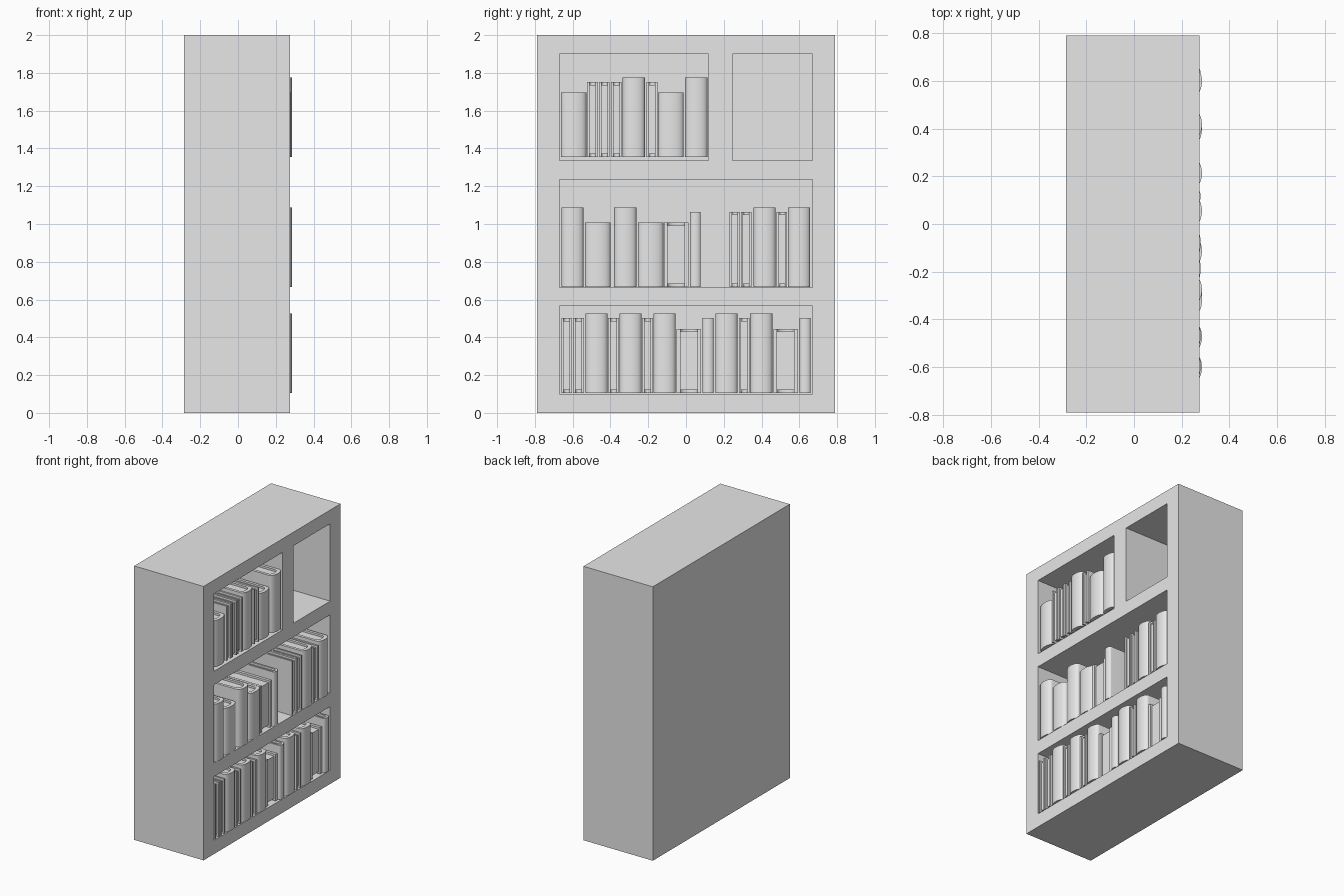
import bpy, bmesh, math

cube = bpy.data.objects.get("Cube")
if cube:
    bpy.data.objects.remove(cube, do_unlink=True)

# One plain grey for everything
GREY = 0.8
mat = bpy.data.materials.new("plain grey")
mat.use_nodes = True
mat.diffuse_color = (GREY, GREY, GREY, 1)
mat.node_tree.nodes["Principled BSDF"].inputs["Base Color"].default_value = (GREY, GREY, GREY, 1)


def finish(name, bm):
    bmesh.ops.recalc_face_normals(bm, faces=bm.faces)
    mesh = bpy.data.meshes.new(name)
    bm.to_mesh(mesh)
    bm.free()
    mesh.materials.append(mat)
    obj = bpy.data.objects.new(name, mesh)
    bpy.context.collection.objects.link(obj)
    return obj


def add_prism(bm, outline, z0, z1):
    """Extrude a flat (x, y) outline from z0 up to z1."""
    face = bm.faces.new([bm.verts.new((x, y, z0)) for x, y in outline])
    top = bmesh.ops.extrude_face_region(bm, geom=[face])["geom"]
    verts = [v for v in top if isinstance(v, bmesh.types.BMVert)]
    bmesh.ops.translate(bm, verts=verts, vec=(0, 0, z1 - z0))


def rect(x0, x1, y0, y1):
    return [(x0, y0), (x1, y0), (x1, y1), (x0, y1)]


def box(name, x0, x1, y0, y1, z0, z1):
    bm = bmesh.new()
    add_prism(bm, rect(x0, x1, y0, y1), z0, z1)
    return finish(name, bm)


# Bookcase: a solid block with four compartments cut into its open side
FRONT, BACK, INNER = 0.275, -0.285, -0.17
case = box("bookcase", BACK, FRONT, -0.79, 0.79, 0, 2)
compartments = [
    (-0.67, 0.12, 1.335, 1.9),
    (0.245, 0.67, 1.335, 1.9),
    (-0.67, 0.67, 0.665, 1.235),
    (-0.67, 0.67, 0.1, 0.565),
]
for y0, y1, z0, z1 in compartments:
    cutter = box("compartment_cutter", INNER, FRONT + 0.1, y0, y1, z0, z1)
    cutter.hide_render = True
    mod = case.modifiers.new("compartment", "BOOLEAN")
    mod.operation = "DIFFERENCE"
    mod.solver = "EXACT"
    mod.object = cutter
    bpy.context.view_layer.objects.active = case
    bpy.ops.object.modifier_apply(modifier=mod.name)
    bpy.data.objects.remove(cutter, do_unlink=True)


def book(name, y0, width, z0, z1, tip, reverse):
    """U-shaped cover with a rounded spine, and a shorter page block inside."""
    half, mid = width / 2, y0 + width / 2
    board = min(0.02, width * 0.22)
    depth, bulge, steps = 0.32, min(0.03, half * 0.6), 12

    def place(d, y):
        # d is the distance behind the spine tip
        return (tip - depth + d if reverse else tip - d, mid + y)

    def arc(r, start, rise):
        angles = [math.pi * i / steps for i in range(steps + 1)]
        return [place(start - rise * math.sin(a), -r * math.cos(a)) for a in angles]

    outer = arc(half, bulge, bulge)
    inner = arc(half - board, bulge + board, bulge * 0.8)
    cover = [place(depth, -half)] + outer + [place(depth, half)]
    cover += [place(depth, half - board)] + inner[::-1] + [place(depth, board - half)]

    bm = bmesh.new()
    add_prism(bm, cover, z0, z1)
    pages = inner + [place(depth - 0.012, half - board), place(depth - 0.012, board - half)]
    add_prism(bm, pages, z0 + 0.015, z1 - 0.015)
    obj = finish(name, bm)
    bpy.ops.object.select_all(action="DESELECT")
    obj.select_set(True)
    bpy.context.view_layer.objects.active = obj
    bpy.ops.object.shade_smooth_by_angle(angle=math.radians(35))


# Book kinds: width, height, spine tip position, turned with pages outward
KINDS = {
    "tall": (0.117, 0.42, 0.285, False),
    "short": (0.135, 0.34, 0.28, False),
    "slim": (0.058, 0.397, 0.28, False),
    "turned_slim": (0.056, 0.397, 0.275, True),
    "turned_short": (0.13, 0.34, 0.262, True),
}
T, S, L, TL, TS = KINDS

# Each shelf: floor height, then kind and left edge of every book
shelves = {
    "upper": (1.355, [(S, -0.663), (TL, -0.523), (TL, -0.46), (TL, -0.397), (T, -0.335),
                      (TL, -0.208), (S, -0.148), (T, -0.004)]),
    "middle": (0.667, [(T, -0.66), (S, -0.535), (T, -0.38), (S, -0.255), (TS, -0.117),
                       (L, 0.02), (TL, 0.23), (TL, 0.29), (T, 0.358), (TL, 0.48), (T, 0.54)]),
    "lower": (0.105, [(TL, -0.66), (TL, -0.597), (T, -0.532), (TL, -0.412), (T, -0.352),
                      (TL, -0.232), (T, -0.172), (TS, -0.05), (L, 0.088), (T, 0.155),
                      (TL, 0.28), (T, 0.34), (TS, 0.463), (L, 0.602)]),
}
for shelf, (floor, row) in shelves.items():
    for i, (kind, y0) in enumerate(row, 1):
        width, height, tip, reverse = KINDS[kind]
        book(f"{shelf}_book_{i}", y0, width, floor, floor + height, tip, reverse)
